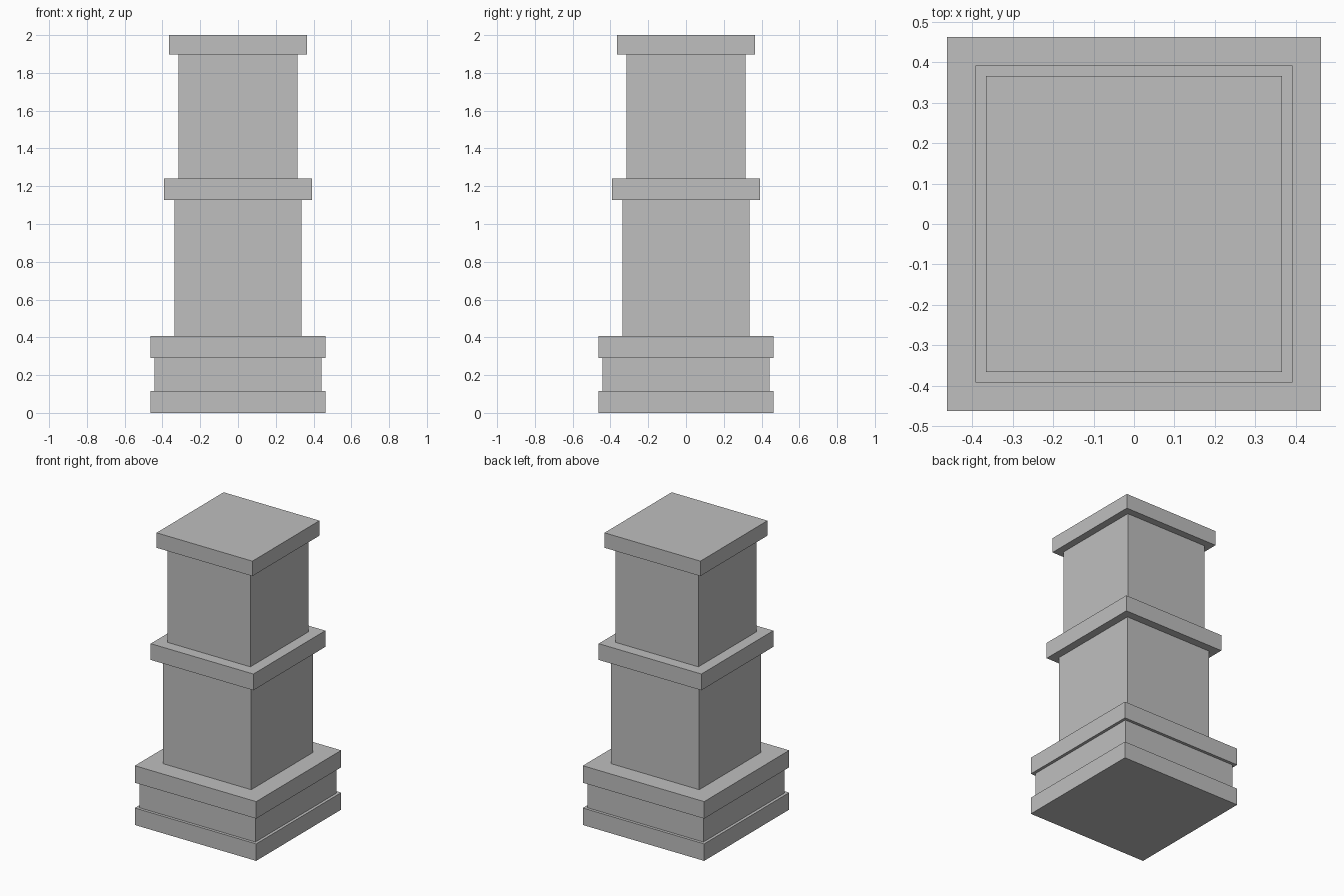
import bpy
import bmesh
from mathutils import Matrix

default_cube = bpy.data.objects.get("Cube")
if default_cube:
    bpy.data.objects.remove(default_cube, do_unlink=True)

# Plain stone grey
stone = bpy.data.materials.new("stone_grey")
stone.use_nodes = True
GREY = (0.52, 0.52, 0.52, 1.0)
stone.diffuse_color = GREY
stone.node_tree.nodes["Principled BSDF"].inputs["Base Color"].default_value = GREY


def square_block(name, half, bottom, top):
    """Square block centred on the vertical axis."""
    bm = bmesh.new()
    size = Matrix.Diagonal((2 * half, 2 * half, top - bottom, 1))
    lift = Matrix.Translation((0, 0, (bottom + top) / 2))
    bmesh.ops.create_cube(bm, size=1, matrix=lift @ size)
    mesh = bpy.data.meshes.new(name)
    bm.to_mesh(mesh)
    bm.free()
    mesh.materials.append(stone)
    obj = bpy.data.objects.new(name, mesh)
    bpy.context.collection.objects.link(obj)


# Stacked from the ground up: name, half width, top height
tiers = [
    ("base_slab", 0.462, 0.117),
    ("plinth", 0.442, 0.291),
    ("plinth_cap", 0.462, 0.408),
    ("lower_shaft", 0.336, 1.128),
    ("middle_band", 0.391, 1.24),
    ("upper_shaft", 0.315, 1.897),
    ("top_cap", 0.365, 2.0),
]
height = 0.0
for name, half, top in tiers:
    square_block(name, half, height, top)
    height = top
